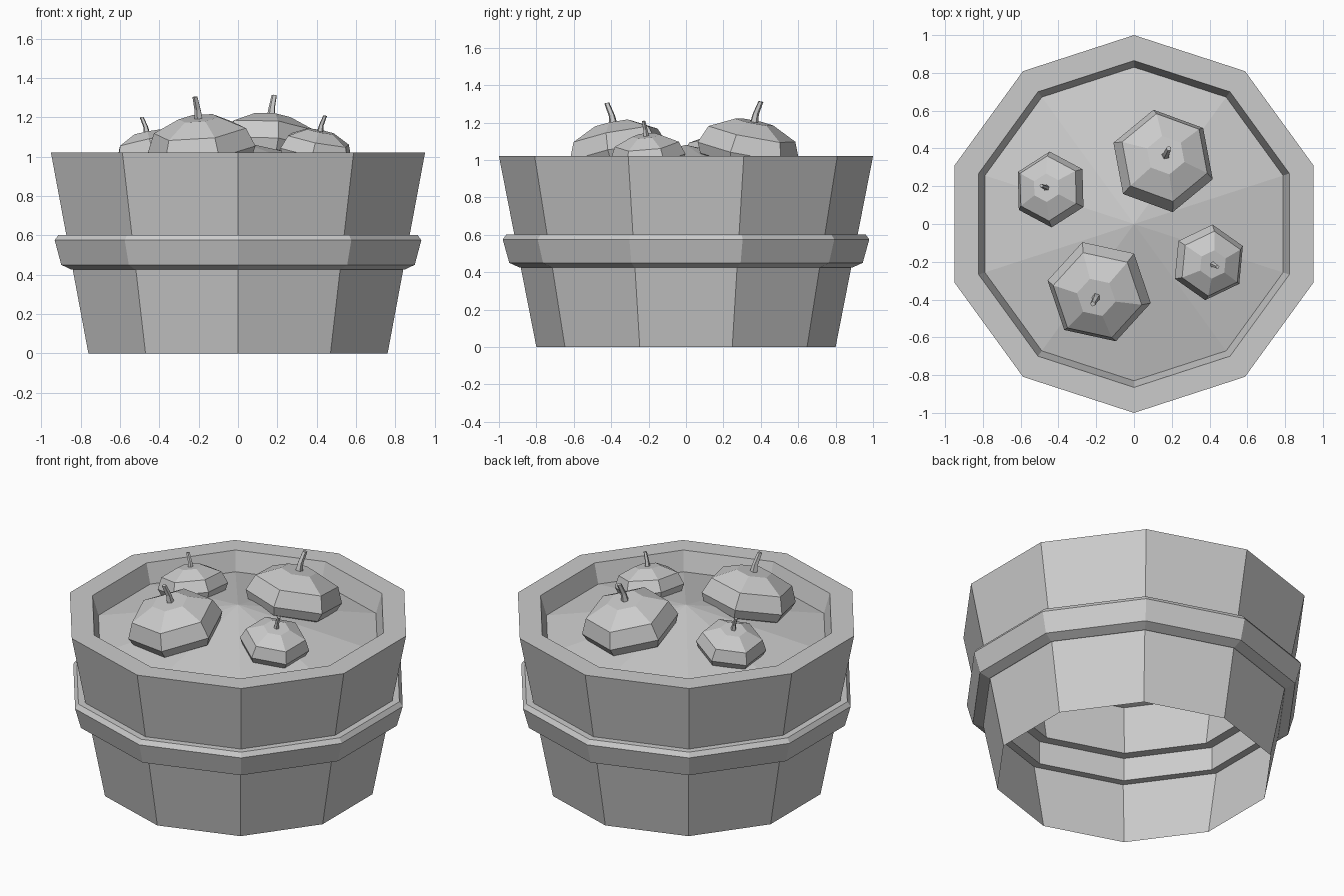
import bpy, bmesh, math
from mathutils import Matrix, Vector

cube = bpy.data.objects.get("Cube")
if cube:
    bpy.data.objects.remove(cube, do_unlink=True)

grey = bpy.data.materials.new("plain grey")
grey.use_nodes = True
colour = (0.6, 0.6, 0.6, 1)
grey.diffuse_color = colour
grey.node_tree.nodes["Principled BSDF"].inputs["Base Color"].default_value = colour


def lathe(name, profile, sides, start, matrix=Matrix(), closed=False, flip=False):
    """Sweep (radius, height, lean) points around z; radius 0 makes a single pole."""
    bm = bmesh.new()
    rings = []
    for point in profile:
        r, z = point[:2]
        lean = point[2] if len(point) > 2 else 0
        if r == 0:
            rings.append([bm.verts.new((lean, 0, z))] * sides)
            continue
        ring = []
        for i in range(sides):
            a = math.radians(start) + math.tau * i / sides
            ring.append(bm.verts.new((r * math.cos(a) + lean, r * math.sin(a), z)))
        rings.append(ring)
    pairs = list(zip(rings, rings[1:]))
    if closed:
        pairs.append((rings[-1], rings[0]))
    for low, high in pairs:
        for i in range(sides):
            j = (i + 1) % sides
            corners = dict.fromkeys((low[i], low[j], high[j], high[i]))
            bm.faces.new(list(corners))
    if flip:
        bmesh.ops.reverse_faces(bm, faces=bm.faces)
    bm.transform(matrix)
    mesh = bpy.data.meshes.new(name)
    bm.to_mesh(mesh)
    bm.free()
    mesh.materials.append(grey)
    obj = bpy.data.objects.new(name, mesh)
    bpy.context.collection.objects.link(obj)
    return obj


# Tub: open underneath, with a thick inner lip in the upper half
lathe("tub", [(0.8, 0), (1, 1.02), (0.865, 1.02), (0.83, 0.9), (0.775, 0.57), (0.84, 0.57)], 10, 90)

# Hoop around the middle, reaching through the wall
lathe("hoop", [(0.835, 0.425), (0.89, 0.425), (0.945, 0.45), (0.98, 0.575),
               (0.96, 0.602), (0.835, 0.602)], 10, 90, closed=True)

# Gently heaped soil
SOIL_EDGE, SOIL_LOW, SOIL_TOP = 0.83, 0.9, 1.08
lathe("soil", [(SOIL_EDGE, SOIL_LOW), (0, SOIL_TOP)], 10, 90)

# Pumpkins sit on the soil and lean outward with its slope
slope = math.atan((SOIL_TOP - SOIL_LOW) / SOIL_EDGE)
body = [(0, -0.04), (0.2, -0.04), (0.255, -0.01), (0.28, 0.045), (0.24, 0.14), (0.105, 0.205), (0, 0.205)]
stem = [(0.024, 0.19, 0), (0.017, 0.25, 0), (0.014, 0.32, 0.015), (0, 0.32, 0.015)]
pumpkins = [
    ("back_left", 0.15, 0.325, 1.0, 100),
    ("front_right", -0.18, -0.35, 1.0, 108),
    ("back_right", -0.435, 0.18, 0.72, 92),
    ("front_left", 0.39, -0.2, 0.72, 85),
]
for label, x, y, size, turn in pumpkins:
    outward = math.atan2(y, x)
    height = SOIL_TOP - math.hypot(x, y) * math.tan(slope)
    place = (Matrix.Translation(Vector((x, y, height)))
             @ Matrix.Rotation(outward, 4, "Z")
             @ Matrix.Rotation(slope, 4, "Y")
             @ Matrix.Scale(size, 4))
    spin = turn - math.degrees(outward)
    lathe(label + "_pumpkin", body, 6, spin, place)
    lathe(label + "_stem", stem, 5, spin, place)
